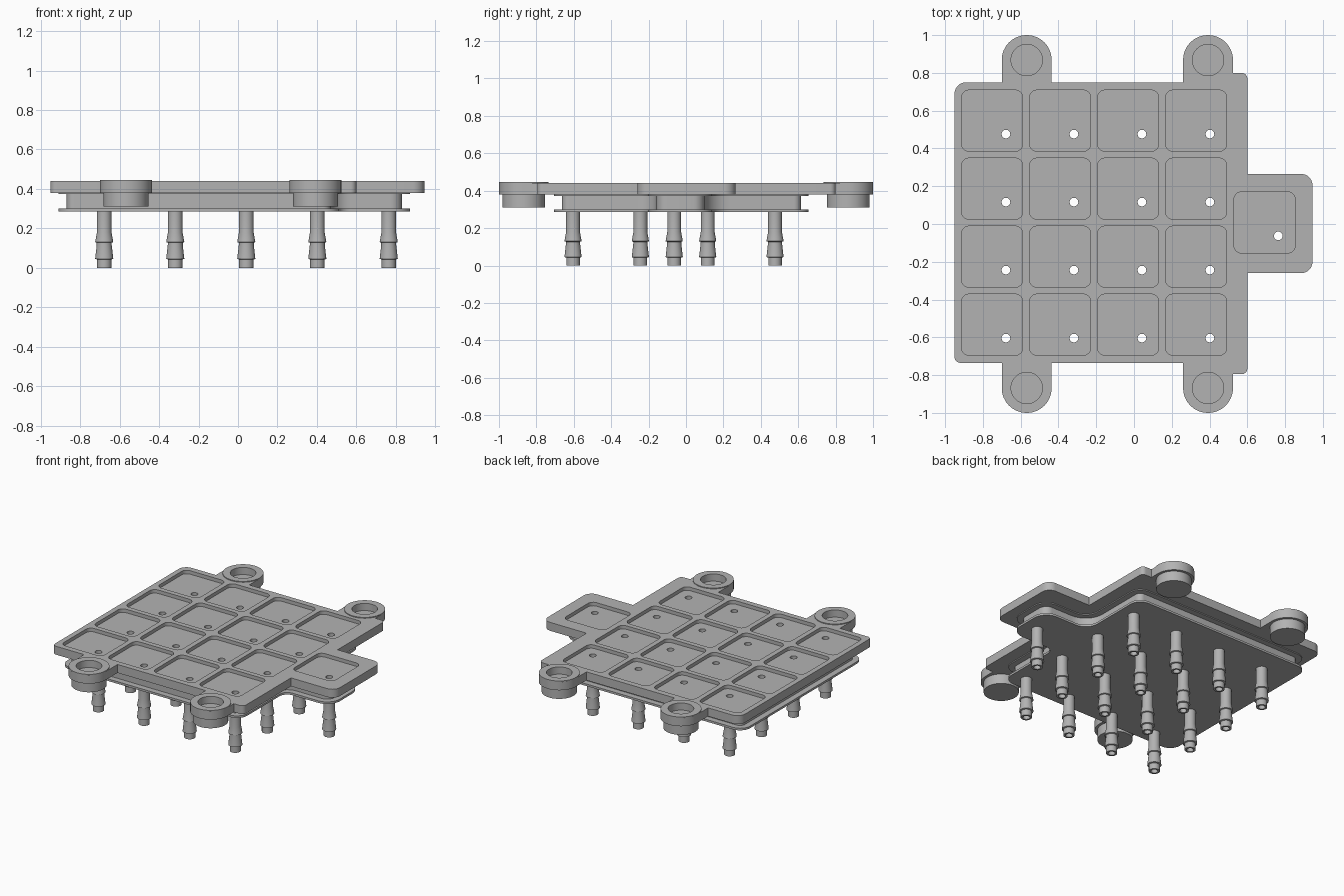
import bpy, bmesh, math
from mathutils import Vector, Matrix

if "Cube" in bpy.data.objects:
    bpy.data.objects.remove(bpy.data.objects["Cube"])

GREY = (0.45, 0.45, 0.45, 1)
grey = bpy.data.materials.new("grey_plastic")
grey.use_nodes = True
grey.diffuse_color = GREY
grey.node_tree.nodes["Principled BSDF"].inputs["Base Color"].default_value = GREY


def rounded(corners, inset=0.0, steps=8):
    """Outline from right-angled (x, y, radius) corners, optionally inset."""
    pts, n = [], len(corners)
    for i, (x, y, r) in enumerate(corners):
        p = Vector((x, y))
        ua = (Vector(corners[i - 1][:2]) - p).normalized()
        ub = (Vector(corners[(i + 1) % n][:2]) - p).normalized()
        side = 1 if ub.cross(ua) > 0 else -1
        p += (ua + ub) * inset * side
        r = max(r - inset * side, 0)
        if r == 0:
            pts.append(p)
            continue
        c = p + (ua + ub) * r
        for k in range(steps + 1):
            t = math.pi / 2 * k / steps
            pts.append(c - (ub * math.cos(t) + ua * math.sin(t)) * r)
    return pts


def circle(x, y, r, n=32):
    return [Vector((x + r * math.cos(math.tau * k / n), y + r * math.sin(math.tau * k / n)))
            for k in range(n)]


def square(x, y, h, r):
    return rounded([(x - h, y - h, r), (x + h, y - h, r), (x + h, y + h, r), (x - h, y + h, r)], steps=6)


def finish(name, bm):
    bmesh.ops.recalc_face_normals(bm, faces=bm.faces)
    mesh = bpy.data.meshes.new(name)
    bm.to_mesh(mesh)
    bm.free()
    mesh.materials.append(grey)
    ob = bpy.data.objects.new(name, mesh)
    bpy.context.collection.objects.link(ob)
    return ob


def prisms(name, outlines, z0, z1):
    bm = bmesh.new()
    for pts in outlines:
        face = bm.faces.new([bm.verts.new((p.x, p.y, z0)) for p in pts])
        res = bmesh.ops.extrude_face_region(bm, geom=[face])
        verts = [v for v in res["geom"] if isinstance(v, bmesh.types.BMVert)]
        bmesh.ops.translate(bm, verts=verts, vec=(0, 0, z1 - z0))
    return finish(name, bm)


def lathe(name, profile, x, y, closed=False, n=32):
    bm = bmesh.new()
    verts = [bm.verts.new((r, 0, z)) for r, z in profile]
    pairs = list(zip(verts, verts[1:])) + ([(verts[-1], verts[0])] if closed else [])
    edges = [bm.edges.new(p) for p in pairs]
    bmesh.ops.spin(bm, geom=verts + edges, axis=(0, 0, 1), cent=(0, 0, 0),
                   angle=math.tau, steps=n, use_duplicate=False)
    bmesh.ops.remove_doubles(bm, verts=bm.verts, dist=0.0005)
    bmesh.ops.transform(bm, matrix=Matrix.Translation((x, y, 0)), verts=bm.verts)
    return finish(name, bm)


def cut(ob, *cutters):
    for c in cutters:
        c.hide_render = True
        mod = ob.modifiers.new("cut", "BOOLEAN")
        mod.operation, mod.solver, mod.object = "DIFFERENCE", "EXACT", c
    dg = bpy.context.evaluated_depsgraph_get()
    dg.update()
    mesh = bpy.data.meshes.new_from_object(ob.evaluated_get(dg))
    ob.modifiers.clear()
    ob.data = mesh


# Layout of the wells, their drain holes and the four mounting lugs
PITCH, HALF = 0.36, 0.162
wells = [(-0.751 + PITCH * i, 0.547 - PITCH * j) for i in range(4) for j in range(4)]
wells.append((0.691, 0.008))
holes = [(x + 0.073, y - 0.071) for x, y in wells]
lugs = [(x, y) for x in (-0.568, 0.392) for y in (0.868, -0.868)]


def lug_corners(x, y, base_a, base_b, s):
    """Straight-sided tab with a round end; s is the side it points to."""
    r = 0.132
    return [(x + s * r, base_a, 0), (x + s * r, s, 0.131), (x - s * r, s, 0.131), (x - s * r, base_b, 0)]


plate_outline = (
    [(-0.95, -0.735, 0.03)]
    + lug_corners(-0.568, 0, -0.735, -0.735, -1)
    + lug_corners(0.392, 0, -0.735, -0.795, -1)
    + [(0.6, -0.795, 0.03), (0.6, -0.26, 0), (0.945, -0.26, 0.06),
       (0.945, 0.265, 0.06), (0.6, 0.265, 0), (0.6, 0.8, 0.03)]
    + lug_corners(0.392, 0, 0.8, 0.75, 1)
    + lug_corners(-0.568, 0, 0.75, 0.75, 1)
    + [(-0.95, 0.75, 0.06)])
base_outline = [(-0.91, -0.705, 0.08), (0.51, -0.705, 0.08), (0.51, -0.2, 0.06),
                (0.873, -0.2, 0.1), (0.873, 0.14, 0.1), (0.51, 0.14, 0.1),
                (0.51, 0.656, 0.08), (-0.91, 0.656, 0.08)]

# Cutters
well_cutter = prisms("well_cutter", [square(x, y, HALF, 0.04) for x, y in wells], 0.415, 0.5)
hole_cutter = prisms("hole_cutter", [circle(x, y, 0.023, 20) for x, y in holes], 0.2, 0.5)
lug_cutter = prisms("lug_cutter", [circle(x, y, 0.11) for x, y in lugs], 0.3, 0.5)

# Top plate with wells, then the grooved base below it
plate = prisms("top_plate", [rounded(plate_outline)], 0.38, 0.44)
cut(plate, well_cutter, hole_cutter, lug_cutter)
parts = [plate]
for name, inset, z0, z1 in (("upper_rim", 0, 0.373, 0.38), ("base_core", 0.042, 0.3, 0.373),
                            ("lower_rim", 0, 0.285, 0.3)):
    layer = prisms(name, [rounded(base_outline, inset)], z0, z1)
    cut(layer, hole_cutter)
    parts.append(layer)
for c in (well_cutter, hole_cutter, lug_cutter):
    bpy.data.objects.remove(c)

# Mounting cups with a round recess
cup = [(0, 0.31), (0.114, 0.31), (0.114, 0.38), (0.132, 0.38), (0.132, 0.446),
       (0.083, 0.446), (0.083, 0.395), (0, 0.395)]
for i, (x, y) in enumerate(lugs):
    parts.append(lathe(f"mounting_cup_{i + 1}", cup, x, y, n=48))

# Barbed hose fittings under every well
barb = [(0.023, 0.285), (0.037, 0.285), (0.037, 0.18), (0.046, 0.13), (0.038, 0.127),
        (0.038, 0.115), (0.046, 0.045), (0.036, 0.042), (0.036, 0), (0.023, 0)]
for i, (x, y) in enumerate(holes):
    parts.append(lathe(f"hose_barb_{i + 1}", barb, x, y, closed=True, n=24))

# Smooth the round walls, keep edges sharp
bpy.ops.object.select_all(action="DESELECT")
for ob in parts:
    ob.select_set(True)
bpy.context.view_layer.objects.active = plate
bpy.ops.object.shade_smooth_by_angle(angle=math.radians(30))
